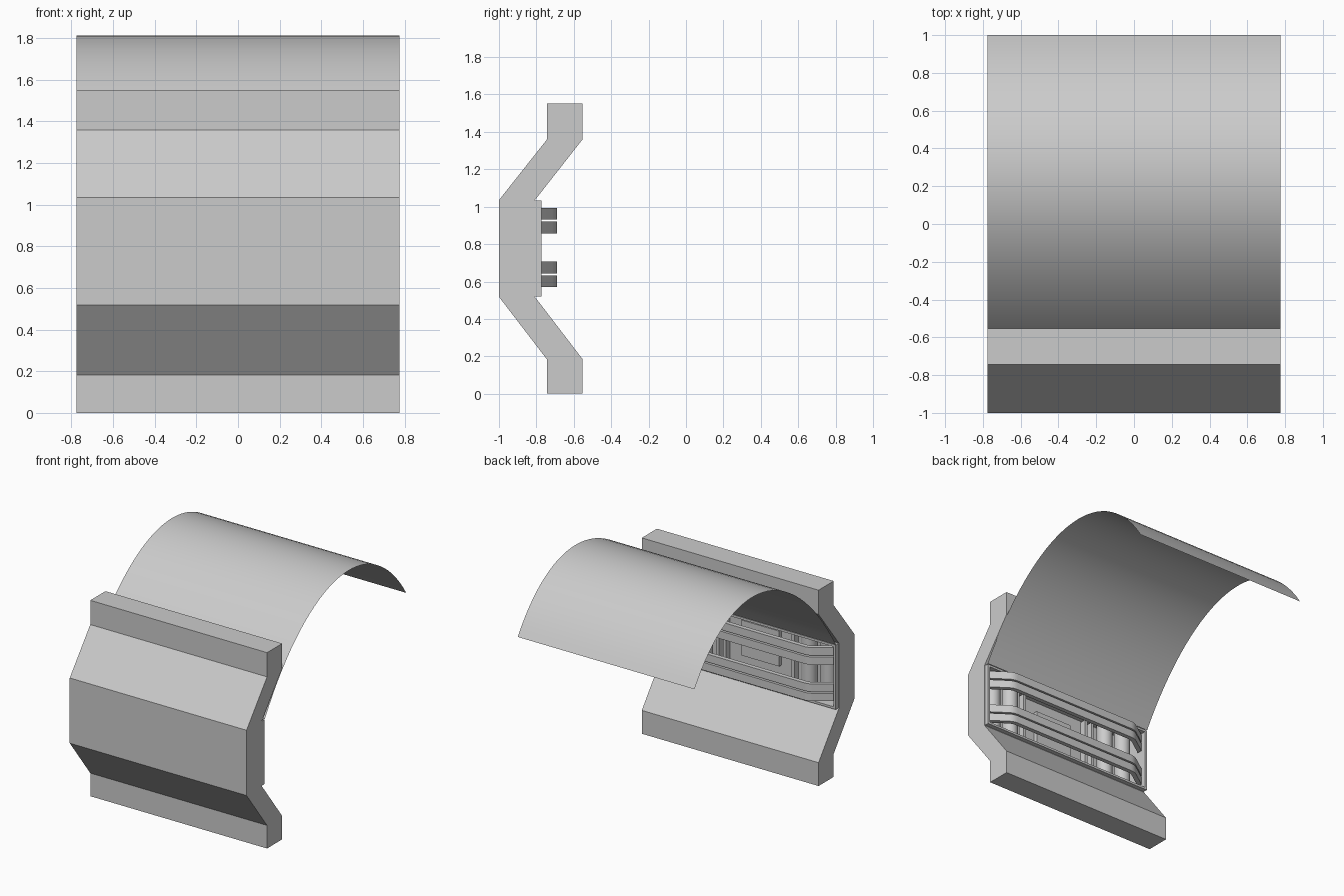
import bpy, bmesh, math
from mathutils import Vector

if "Cube" in bpy.data.objects:
    bpy.data.objects.remove(bpy.data.objects["Cube"])

HALF = 0.775


def make_object(name, bm, smooth=False):
    bmesh.ops.recalc_face_normals(bm, faces=bm.faces)
    mesh = bpy.data.meshes.new(name)
    bm.to_mesh(mesh)
    bm.free()
    ob = bpy.data.objects.new(name, mesh)
    bpy.context.collection.objects.link(ob)
    if smooth:
        bpy.ops.object.select_all(action='DESELECT')
        ob.select_set(True)
        bpy.context.view_layer.objects.active = ob
        bpy.ops.object.shade_smooth_by_angle(angle=math.radians(35))
    return ob


def prism(points, offset):
    """Extrude a closed outline of 3D points by an offset."""
    bm = bmesh.new()
    face = bm.faces.new([bm.verts.new(p) for p in points])
    ext = bmesh.ops.extrude_face_region(bm, geom=[face])
    verts = [g for g in ext['geom'] if isinstance(g, bmesh.types.BMVert)]
    bmesh.ops.translate(bm, verts=verts, vec=offset)
    bmesh.ops.recalc_face_normals(bm, faces=bm.faces)
    return bm


def push(bm, face, dy):
    """Extrude one face along y, drop the old one and return the new one."""
    geom = bmesh.ops.extrude_face_region(bm, geom=[face])['geom']
    bmesh.ops.translate(bm, vec=(0, dy, 0),
                        verts=[g for g in geom if isinstance(g, bmesh.types.BMVert)])
    new = next(g for g in geom if isinstance(g, bmesh.types.BMFace))
    if face.is_valid and face != new:
        bmesh.ops.delete(bm, geom=[face], context='FACES_ONLY')
    return new


def box(name, x, y, z):
    return make_object(name, prism([(x[0], y[0], z[0]), (x[1], y[0], z[0]),
                                    (x[1], y[1], z[0]), (x[0], y[1], z[0])],
                                   (0, 0, z[1] - z[0])))


def post(name, x, y, radius, z0, z1):
    ring = [(x + radius * math.cos(a), y + radius * math.sin(a), z0)
            for a in (i * math.tau / 24 for i in range(24))]
    return make_object(name, prism(ring, (0, 0, z1 - z0)), True)


# folded wall panel; its back face carries a raised frame around a pocket
profile = [(-.743, 0), (-.553, 0), (-.553, .185), (-.808, .518),
           (-.808, 1.035), (-.553, 1.36), (-.553, 1.552),
           (-.743, 1.552), (-.743, 1.36), (-1, 1.035), (-1, .518), (-.743, .183)]
bm = prism([(-HALF, y, z) for y, z in profile], (2 * HALF, 0, 0))
back = next(f for f in bm.faces if all(abs(v.co.y + .808) < 1e-4 for v in f.verts))
bmesh.ops.inset_region(bm, faces=[back], thickness=.004)
back = push(bm, back, .036)
bmesh.ops.inset_region(bm, faces=[back], thickness=.025)
push(bm, back, -.19)
make_object("wall_panel", bm)

# thin curved sheet
bm = bmesh.new()
ctrl = [Vector(c) for c in ((-.772, 1.035), (-.225, 1.947), (.55, 2.06), (1, 1.36))]
prev = None
for i in range(33):
    t = i / 32
    u = 1 - t
    p = (ctrl[0] * u ** 3 + ctrl[1] * 3 * t * u * u
         + ctrl[2] * 3 * t * t * u + ctrl[3] * t ** 3)
    pair = [bm.verts.new((s * HALF, p.x, p.y)) for s in (-1, 1)]
    if prev:
        bm.faces.new((prev[0], prev[1], pair[1], pair[0]))
    prev = pair
make_object("curved_sheet", bm, True)

# guard rails with slanted ends and softly rounded shoulders
slant, radius, thick = math.radians(35), .12, .035


def rail_edge(r):
    cx, cy = .55, -.69 - radius
    arc = [(cx + r * math.sin(a), cy + r * math.cos(a))
           for a in (slant * (1 - i / 6) for i in range(7))]
    x0, y0 = arc[0]
    reach = .742 - x0
    return [(.742, y0 - reach * math.tan(slant))] + arc


outer, inner = rail_edge(radius), rail_edge(radius - thick)
outline = (outer + [(-x, y) for x, y in reversed(outer)]
           + [(-x, y) for x, y in inner] + inner[::-1])
for i, z in enumerate((.57, .644, .858, .932)):
    make_object(f"guard_rail_{i + 1}",
                prism([(x, y, z) for x, y in outline], (0, 0, .062)), True)

# pocket contents: posts, ribs and centre plate
for side, s in (("left", -1), ("right", 1)):
    post(f"inner_post_{side}", s * .46, -.89, .06, .547, 1.006)
    post(f"outer_post_{side}", s * .63, -.89, .06, .547, 1.006)
    for j, x in enumerate((.3, .36)):
        box(f"rib_{side}_{j + 1}", (s * x - .012, s * x + .012), (-.962, -.91), (.547, 1.006))
box("centre_plate", (-.165, .165), (-.962, -.93), (.64, .92))
